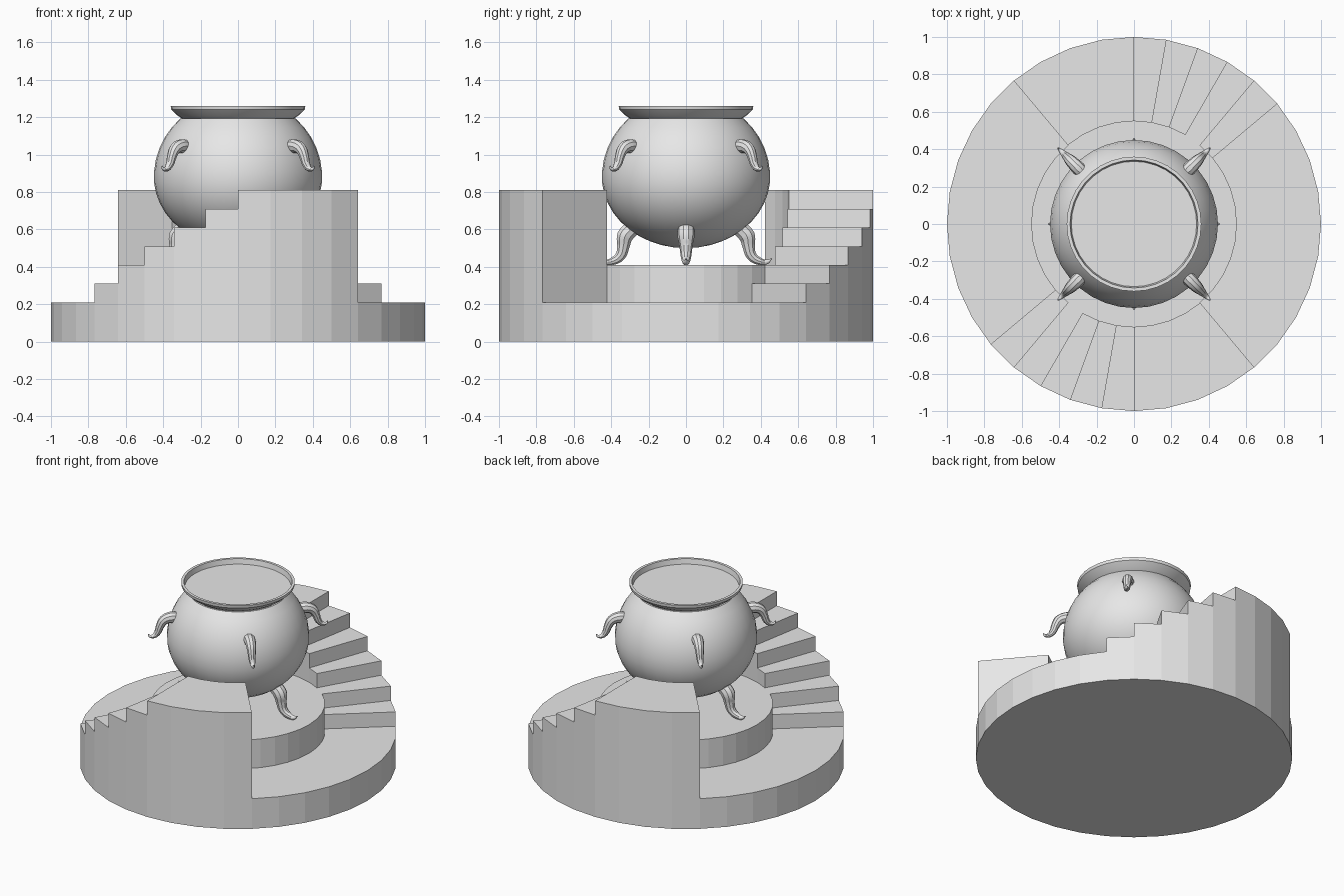
import bpy, bmesh, math
from mathutils import Matrix, Vector

default = bpy.data.objects.get("Cube")
if default:
    bpy.data.objects.remove(default)

SIDES = 36
BASE_TOP, PLATFORM_TOP = 0.21, 0.41
OUTER, INNER = 1.0, 0.55

grey = bpy.data.materials.new("light_grey")
grey.use_nodes = True
grey.diffuse_color = (0.8, 0.8, 0.8, 1)
grey.node_tree.nodes["Principled BSDF"].inputs["Base Color"].default_value = (0.8, 0.8, 0.8, 1)


def finish(bm, name, smooth=False):
    bmesh.ops.remove_doubles(bm, verts=bm.verts[:], dist=1e-5)
    bmesh.ops.recalc_face_normals(bm, faces=bm.faces[:])
    mesh = bpy.data.meshes.new(name)
    bm.to_mesh(mesh)
    bm.free()
    mesh.materials.append(grey)
    obj = bpy.data.objects.new(name, mesh)
    bpy.context.collection.objects.link(obj)
    if smooth:
        smooth_by_angle(obj)
    return obj


def smooth_by_angle(obj):
    bpy.ops.object.select_all(action='DESELECT')
    obj.select_set(True)
    bpy.context.view_layer.objects.active = obj
    bpy.ops.object.shade_smooth_by_angle(angle=math.radians(35))


def lathe(name, profile, smooth=False):
    """Spin a (radius, z) profile around the z axis."""
    bm = bmesh.new()
    verts = [bm.verts.new((r, 0, z)) for r, z in profile]
    edges = [bm.edges.new(pair) for pair in zip(verts, verts[1:])]
    bmesh.ops.spin(bm, geom=verts + edges, cent=(0, 0, 0), axis=(0, 0, 1),
                   angle=math.tau, steps=SIDES)
    return finish(bm, name, smooth)


def staircase(name, start, heights):
    """Curved stair block made of ten degree sectors."""
    bm = bmesh.new()

    def at(radius, i, z):
        a = math.radians(start + i * 10)
        return bm.verts.new((radius * math.cos(a), radius * math.sin(a), z))

    def quad(*corners):
        bm.faces.new([at(*c) for c in corners])

    for i, h in enumerate(heights):
        j = i + 1
        quad((INNER, i, h), (OUTER, i, h), (OUTER, j, h), (INNER, j, h))
        for r in (INNER, OUTER):
            quad((r, i, BASE_TOP), (r, j, BASE_TOP), (r, j, h), (r, i, h))
    # Risers and the tall end wall
    levels = [BASE_TOP] + heights + [BASE_TOP]
    for i, (lo, hi) in enumerate(zip(levels, levels[1:])):
        if lo != hi:
            quad((INNER, i, lo), (OUTER, i, lo), (OUTER, i, hi), (INNER, i, hi))
    return finish(bm, name)


def horn(name, path, angle):
    """Tapered round limb; path holds (radial distance, z, thickness)."""
    curve = bpy.data.curves.new(name, 'CURVE')
    curve.dimensions = '3D'
    curve.bevel_depth = 1
    curve.bevel_resolution = 3
    curve.resolution_u = 5
    curve.use_fill_caps = True
    spline = curve.splines.new('BEZIER')
    spline.bezier_points.add(len(path) - 1)
    for p, (d, z, thick) in zip(spline.bezier_points, path):
        p.co = Vector((d, 0, z))
        p.radius = thick
        p.handle_left_type = p.handle_right_type = 'AUTO'
    curve.materials.append(grey)
    obj = bpy.data.objects.new(name, curve)
    bpy.context.collection.objects.link(obj)
    bpy.ops.object.select_all(action='DESELECT')
    obj.select_set(True)
    bpy.context.view_layer.objects.active = obj
    bpy.ops.object.convert(target='MESH')
    obj = bpy.context.object
    obj.data.transform(Matrix.Rotation(math.radians(angle), 4, 'Z'))
    smooth_by_angle(obj)


# Round base and raised platform
lathe("base", [(0, 0), (OUTER, 0), (OUTER, BASE_TOP), (0, BASE_TOP)])
lathe("platform", [(INNER, BASE_TOP), (INNER, PLATFORM_TOP), (0, PLATFORM_TOP)])

# Two opposite staircases, each ending in a broad landing
steps = [BASE_TOP + 0.1 * min(k, 6) for k in range(1, 10)]
staircase("front_staircase", -140, steps)
staircase("back_staircase", 40, steps)

# Pot body: egg profile, slightly taller above its widest ring
body = []
for k in range(17):
    a = math.radians(-90 + k * 136.5 / 16)
    body.append((0.45 * math.cos(a), 0.88 + (0.38 if a < 0 else 0.43) * math.sin(a)))
body[0] = (0, 0.5)
lathe("pot_body", body + [(0.295, 1.19)], smooth=True)

# Flared rim and the flat surface of the contents
lathe("pot_rim", [(0.295, 1.19), (0.325, 1.21), (0.357, 1.24), (0.36, 1.26),
                  (0.342, 1.26), (0.335, 1.225)], smooth=True)
lathe("pot_contents", [(0.337, 1.225), (0, 1.225)])

# Four curled legs and four hooked handles
leg = [(0.29, 0.605, 0.045), (0.325, 0.565, 0.046), (0.335, 0.51, 0.035),
       (0.35, 0.46, 0.029), (0.385, 0.433, 0.023), (0.43, 0.426, 0.014),
       (0.46, 0.445, 0.002)]
handle = [(0.37, 1.035, 0.036), (0.43, 1.045, 0.037), (0.475, 1.03, 0.032),
          (0.5, 0.99, 0.026), (0.515, 0.95, 0.022), (0.54, 0.924, 0.015),
          (0.565, 0.925, 0.009), (0.575, 0.94, 0.002)]
for n, side in enumerate(("left", "back", "right", "front")):
    horn(side + "_leg", leg, n * 90)
for n, side in enumerate(("back_left", "back_right", "front_right", "front_left")):
    horn(side + "_handle", handle, 45 + n * 90)
